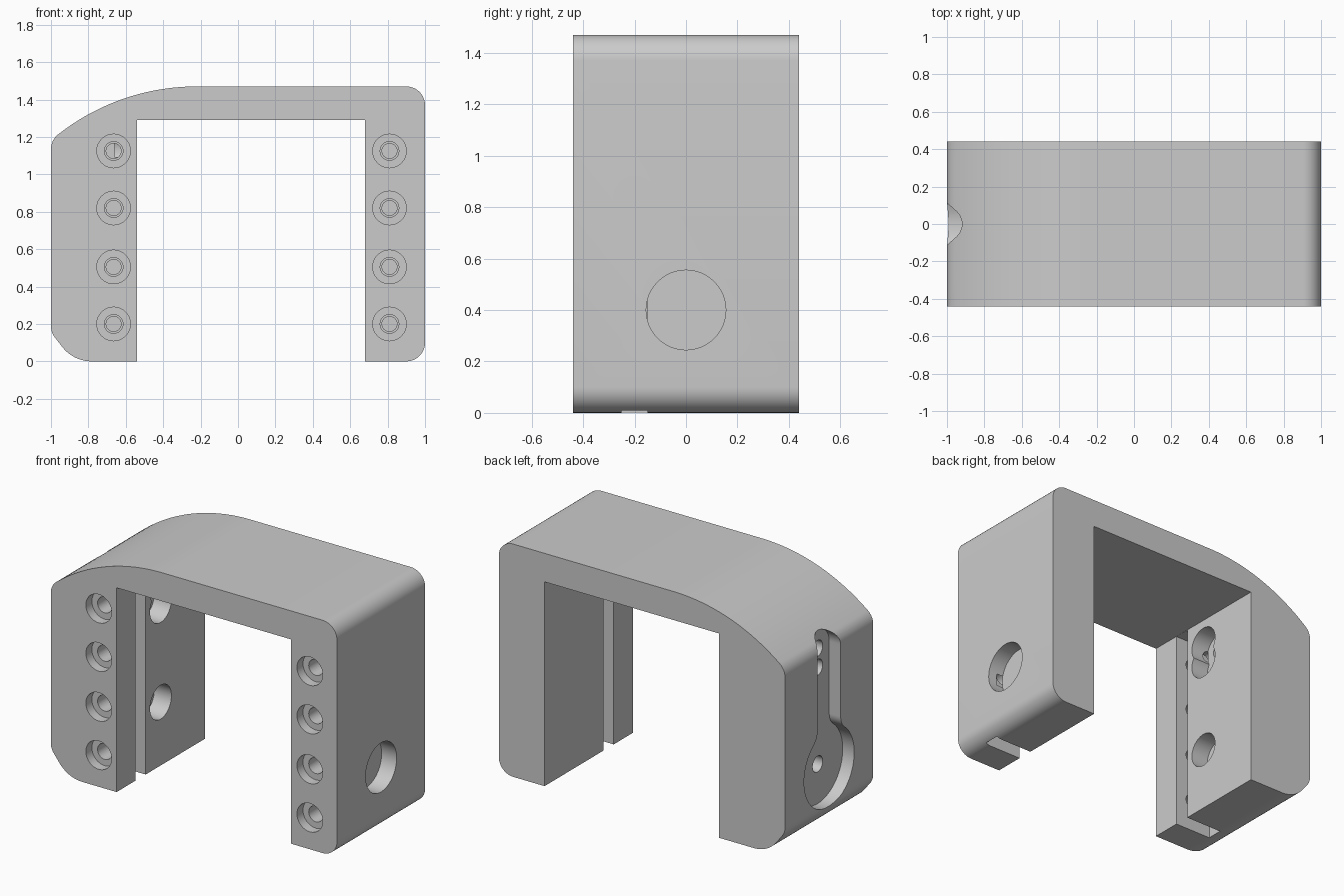
import bpy, bmesh, math
from mathutils import Vector

cube = bpy.data.objects.get("Cube")
if cube:
    bpy.data.objects.remove(cube, do_unlink=True)

HALF_DEPTH = 0.44


def fillet(corners, steps=10):
    """Round each (x, z, radius) corner of a closed outline."""
    out = []
    for i, (x, z, r) in enumerate(corners):
        p = Vector((x, z))
        if r == 0:
            out.append(p)
            continue
        a = (Vector(corners[i - 1][:2]) - p).normalized()
        b = (Vector(corners[(i + 1) % len(corners)][:2]) - p).normalized()
        half = a.angle(b) / 2
        centre = p + (a + b).normalized() * r / math.sin(half)
        start = p + a * r / math.tan(half) - centre
        end = p + b * r / math.tan(half) - centre
        sweep = start.angle(end)
        for k in range(steps + 1):
            t = k / steps
            v = start * math.sin((1 - t) * sweep) + end * math.sin(t * sweep)
            out.append(centre + v / math.sin(sweep))
    return out


def extrude(name, points, offset):
    """Solid from a 3D outline moved along an offset."""
    bm = bmesh.new()
    face = bm.faces.new([bm.verts.new(p) for p in points])
    moved = bmesh.ops.extrude_face_region(bm, geom=[face])["geom"]
    verts = [g for g in moved if isinstance(g, bmesh.types.BMVert)]
    bmesh.ops.translate(bm, verts=verts, vec=offset)
    bmesh.ops.recalc_face_normals(bm, faces=bm.faces)
    mesh = bpy.data.meshes.new(name)
    bm.to_mesh(mesh)
    bm.free()
    obj = bpy.data.objects.new(name, mesh)
    bpy.context.collection.objects.link(obj)
    return obj


def arc(cx, cy, r, start, end, steps):
    """Points on an arc, angles in degrees."""
    angles = [math.radians(start + (end - start) * k / steps) for k in range(steps + 1)]
    return [(cx + r * math.cos(a), cy + r * math.sin(a)) for a in angles]


# Bracket outline: arched shoulder, two legs, chamfered and rounded corners
R = 1.2
shoulder = [(x, z, 0) for x, z in arc(-0.22, 1.47 - R, R, 126.9, 90, 24)]
outline = fillet([(-1, 1.185, 0.1)] + shoulder + [
    (1, 1.47, 0.1), (1, 0, 0.1), (0.68, 0, 0), (0.68, 1.29, 0),
    (-0.54, 1.29, 0), (-0.54, 0, 0), (-0.88, 0, 0.2), (-1, 0.155, 0.1)])
body = extrude("bracket_body", [(p.x, -HALF_DEPTH, p.y) for p in outline],
               (0, 2 * HALF_DEPTH, 0))


def cut(cutter):
    mod = body.modifiers.new("cut", "BOOLEAN")
    mod.operation = "DIFFERENCE"
    mod.solver = "EXACT"
    mod.object = cutter
    bpy.context.view_layer.objects.active = body
    bpy.ops.object.modifier_apply(modifier=mod.name)
    bpy.data.objects.remove(cutter, do_unlink=True)


def bore_y(x, z, r, y0, y1):
    ring = arc(x, z, r, 0, 360, 32)[:-1]
    cut(extrude("bore", [(a, y0, b) for a, b in ring], (0, y1 - y0, 0)))


def bore_x(z, r, x0, x1):
    ring = arc(0, z, r, 0, 360, 48)[:-1]
    cut(extrude("bore", [(x0, a, b) for a, b in ring], (x1 - x0, 0, 0)))


# Plate slots in the inner leg faces, open at the bottom
for x0, x1 in ((-0.795, -0.5), (0.64, 0.94)):
    slot = [(x0, -0.25, -0.1), (x1, -0.25, -0.1), (x1, -0.25, 1.289), (x0, -0.25, 1.289)]
    cut(extrude("slot", slot, (0, 0.1, 0)))

# Counterbored screw holes on the front
for x in (-0.665, 0.81):
    for z in (0.2, 0.505, 0.82, 1.125):
        bore_y(x, z, 0.09, -0.5, -0.38)
        bore_y(x, z, 0.05, -0.4, -0.2)
        bore_y(x, z, 0.04, -0.21, -0.1)

# Blind recess on the left outer face
bore_x(0.4, 0.155, 0.895, 1.1)

# Keyhole recess on the right outer face
half = (arc(0, 0.4, 0.25, -90, 52, 24)
        + arc(0.215, 0.676, 0.1, 232, 180, 8)[1:]
        + arc(0, 1.13, 0.115, 0, 90, 12))
keyhole = half + [(-y, z) for y, z in reversed(half[1:-1])]
cut(extrude("keyhole", [(-1.1, y, z) for y, z in keyhole], (0.18, 0, 0)))

# Screw holes from the inner right leg into the keyhole
for z in (0.4, 1.01, 1.13):
    bore_x(z, 0.107, -0.66, -0.5)
    bore_x(z, 0.05, -0.95, -0.6)

# Material and shading
grey = bpy.data.materials.new("light_grey")
grey.use_nodes = True
colour = (0.6, 0.6, 0.6, 1)
grey.diffuse_color = colour
grey.node_tree.nodes["Principled BSDF"].inputs["Base Color"].default_value = colour
body.data.materials.clear()
body.data.materials.append(grey)
bpy.ops.object.select_all(action="DESELECT")
body.select_set(True)
bpy.context.view_layer.objects.active = body
bpy.ops.object.shade_smooth_by_angle(angle=math.radians(25))
